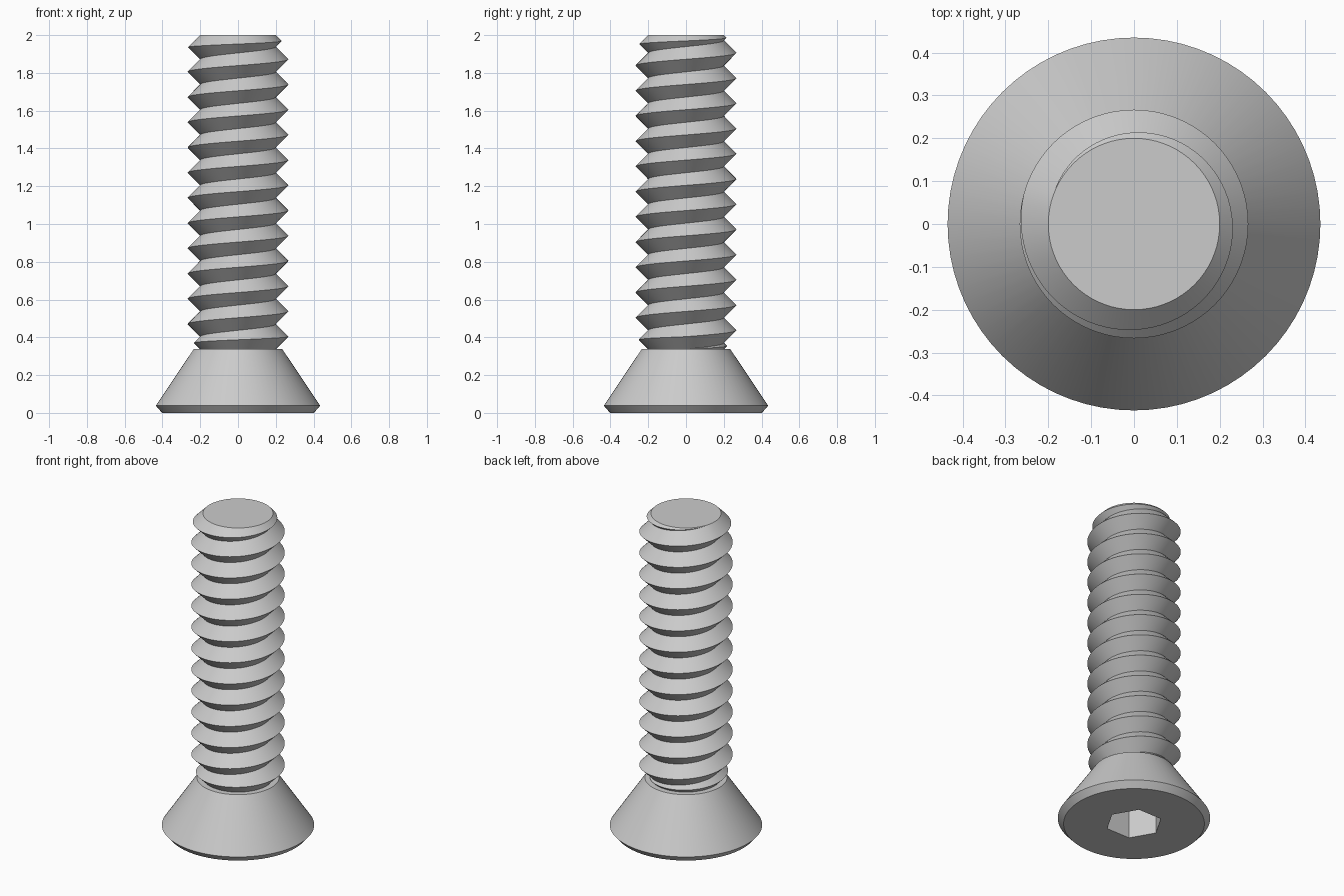
import bpy, bmesh
from math import sin, cos, tau, radians

if "Cube" in bpy.data.objects:
    bpy.data.objects.remove(bpy.data.objects["Cube"])

N = 72                      # segments around the axis
HEAD_TOP, TIP = 0.337, 2.0
CORE, PITCH = 0.2, 0.1335
bm = bmesh.new()


def point(r, a, z):
    return bm.verts.new((r * cos(a), r * sin(a), z))


def ring(r, z, n=N):
    return [point(r, tau * i / n, z) for i in range(n)]


def skin(a, b):
    n = len(a)
    for i in range(n):
        j = (i + 1) % n
        bm.faces.new((a[i], a[j], b[j], b[i]))


# Countersunk head: chamfered rim, cone and small shoulder around the shank
head = [ring(r, z) for r, z in
        ((0.402, 0), (0.435, 0.038), (0.235, HEAD_TOP), (CORE, HEAD_TOP))]
for lower, upper in zip(head, head[1:]):
    skin(lower, upper)

# Hexagonal drive socket in the underside
mouth, floor = ring(0.163, 0, 6), ring(0.163, 0.2, 6)
skin(mouth, floor)
bm.faces.new(floor)


def loop_edges(loop):
    return [bm.edges.get((loop[i - 1], loop[i])) for i in range(len(loop))]


bmesh.ops.triangle_fill(bm, use_beauty=True, normal=(0, 0, -1),
                        edges=loop_edges(head[0]) + loop_edges(mouth))


# Right-hand V thread: one helical strip that runs out at both ends
def root(j):
    return min(max(HEAD_TOP - PITCH + PITCH * j / N, HEAD_TOP), TIP)


steps = int(N * ((TIP - HEAD_TOP) / PITCH + 1)) + 1
previous = None
for j in range(steps + 1):
    a = tau * (j % N) / N
    lo, hi = root(j), root(j + N)
    column = (point(CORE, a, lo),
              point(CORE + (hi - lo) / 2, a, (lo + hi) / 2),
              point(CORE, a, hi))
    if previous:
        for k in (0, 1):
            bm.faces.new((previous[k], column[k], column[k + 1], previous[k + 1]))
    previous = column
bmesh.ops.remove_doubles(bm, verts=bm.verts, dist=1e-5)

# Flat tip
tip_edges = [e for e in bm.edges if e.is_boundary
             and all(v.co.z > TIP - 1e-4 for v in e.verts)]
bmesh.ops.holes_fill(bm, edges=tip_edges, sides=0)
bmesh.ops.recalc_face_normals(bm, faces=bm.faces)

mesh = bpy.data.meshes.new("countersunk_screw")
bm.to_mesh(mesh)
bm.free()
screw = bpy.data.objects.new("countersunk_screw", mesh)
bpy.context.collection.objects.link(screw)
bpy.context.view_layer.objects.active = screw
screw.select_set(True)
bpy.ops.object.shade_smooth_by_angle(angle=radians(25))
